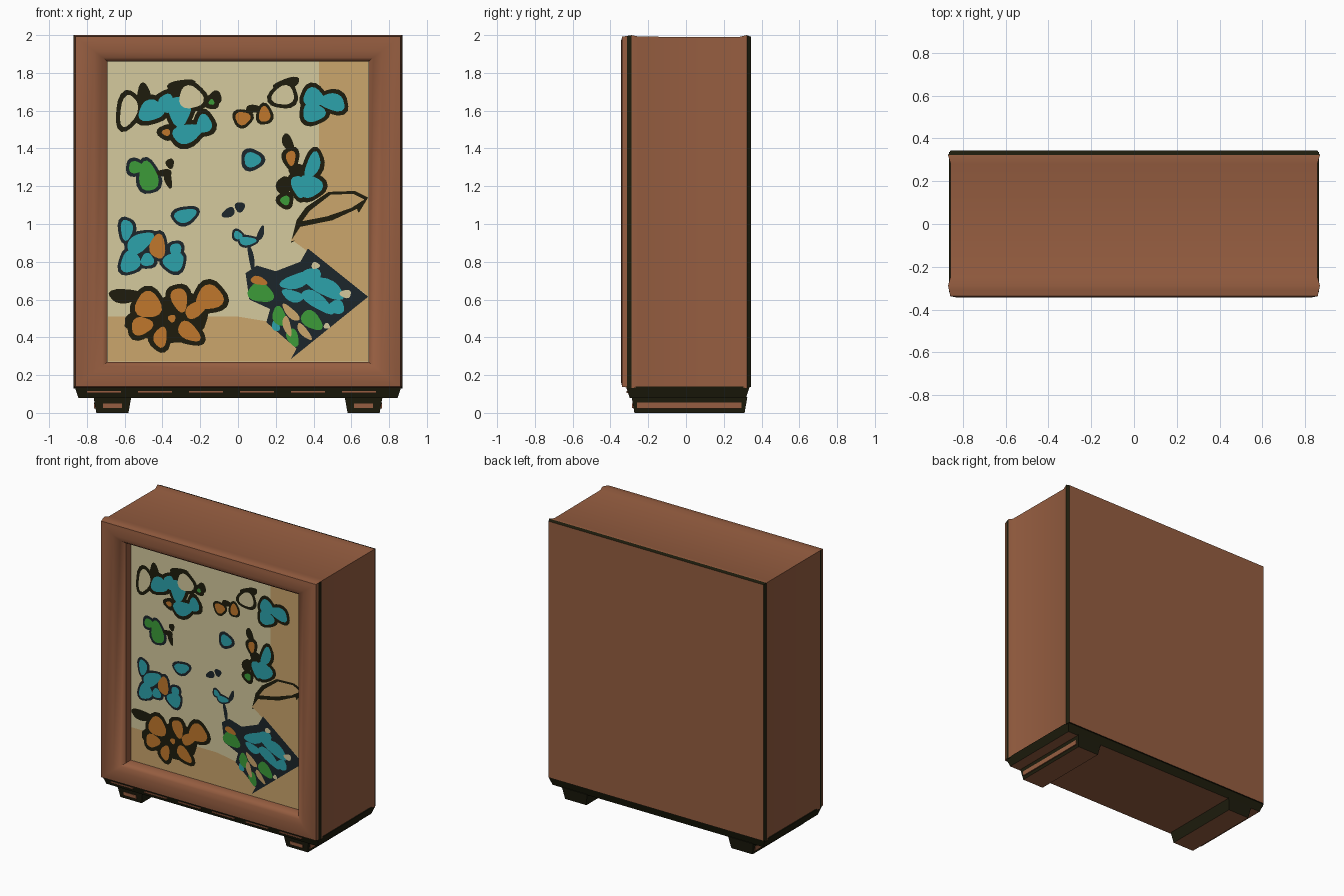
import bpy, bmesh, math

# Materials: one per flat colour
COLOURS = {
    "brown_wood": (0.305, 0.111, 0.052), "dark_edge": (0.013, 0.012, 0.004),
    "cream_card": (0.66, 0.59, 0.34), "tan_card": (0.60, 0.38, 0.15),
    "teal": (0.025, 0.36, 0.41), "orange": (0.53, 0.185, 0.025),
    "green": (0.045, 0.33, 0.04), "navy": (0.012, 0.019, 0.024),
}
MATS = []
for n, c in COLOURS.items():
    m = bpy.data.materials.new(n)
    m.diffuse_color = (*c, 1)
    MATS.append(m)
BROWN, DARK, CREAM, TAN, TEAL, ORANGE, GREEN, NAVY = range(8)
PANEL_Y = -0.24


def finish(bm, name, smooth=False, recalc=True):
    if recalc:
        bmesh.ops.recalc_face_normals(bm, faces=bm.faces)
    me = bpy.data.meshes.new(name)
    bm.to_mesh(me)
    bm.free()
    for m in MATS:
        me.materials.append(m)
    ob = bpy.data.objects.new(name, me)
    bpy.context.collection.objects.link(ob)
    if smooth:
        bpy.context.view_layer.objects.active = ob
        ob.select_set(True)
        bpy.ops.object.shade_smooth_by_angle(angle=math.radians(40))
        ob.select_set(False)
    return ob


def bridge(bm, a, b):
    n = len(a)
    return [bm.faces.new((a[i], a[(i + 1) % n], b[(i + 1) % n], b[i])) for i in range(n)]


# Box body: rectangle loops from the recessed panel, over the frame, to the back
def loop(bm, t, y):
    x, z0, z1 = 0.87 - 0.18 * t, 0.13 + 0.14 * t, 2.0 - 0.14 * t
    return [bm.verts.new(p) for p in ((-x, y, z0), (x, y, z0), (x, y, z1), (-x, y, z1))]


bm = bmesh.new()
profile = [(1, PANEL_Y), (1, -0.295), (0.85, -0.322), (0.6, -0.34), (0.2, -0.343), (0.06, -0.338),
           (0.03, -0.312), (0, -0.288), (0.06, -0.25), (0.07, 0.28), (0, 0.322), (0.06, 0.343)]
loops = [loop(bm, t, y) for t, y in profile]
for k in range(len(loops) - 1):
    for i, f in enumerate(bridge(bm, loops[k], loops[k + 1])):
        # dark worn edges: back rim, frame seam, underside
        if k == 10 or (k == 6 and i != 2) or (k in (7, 8, 9) and i == 0):
            f.material_index = DARK
bm.faces.new(loops[0]).material_index = CREAM
bm.faces.new(loops[-1])
finish(bm, "display_box", True)


# Tapered blocks for the plinth and runners
def block(name, x0, x1, y0, y1, z0, z1, taper, mat, under=None):
    bm = bmesh.new()
    rings = []
    for z, t in ((z0, taper), (z1, 0)):
        rings.append([bm.verts.new((x, y, z)) for x, y in (
            (x0 + t, y0 + t), (x1 - t, y0 + t), (x1 - t, y1 - t), (x0 + t, y1 - t))])
    for f in bridge(bm, *rings) + [bm.faces.new(rings[1])]:
        f.material_index = mat
    bm.faces.new(rings[0]).material_index = mat if under is None else under
    finish(bm, name)


block("plinth", -0.865, 0.865, -0.318, 0.338, 0.08, 0.14, 0.02, DARK, BROWN)
for i in range(6):
    block("plinth_front_streak", -0.8 + i * 0.27, -0.62 + i * 0.27, -0.315, -0.30, 0.105, 0.115, 0, BROWN)
for s, tag in ((-1, "left"), (1, "right")):
    block(f"{tag}_runner", s * 0.665 - 0.1, s * 0.665 + 0.1, -0.288, 0.325, 0, 0.085, 0.015, DARK, BROWN)
    block(f"{tag}_runner_front_plate", s * 0.665 - 0.05, s * 0.665 + 0.05, -0.285, -0.27, 0.025, 0.05, 0, BROWN)
    block(f"{tag}_runner_side_plate", s * 0.757 - 0.005, s * 0.757 + 0.005, -0.26, 0.295, 0.022, 0.055, 0, BROWN)


# Flat decorations on the panel
class Plate:
    def __init__(self, name, y=0.002):
        self.bm, self.name, self.y, self.n = bmesh.new(), name, PANEL_Y - y, 0

    def poly(self, mat, pts, lift=0.0):
        self.n += 1
        y = self.y - lift - 0.0001 * self.n
        f = self.bm.faces.new([self.bm.verts.new((x, y, z)) for x, z in pts])
        f.normal_update()
        if f.normal.y > 0:
            f.normal_flip()
        f.material_index = mat

    def blob(self, mat, x, z, rx, rz, turn=0, lift=0.0):
        c, s = math.cos(math.radians(turn)), math.sin(math.radians(turn))
        pts = []
        for i in range(18):
            a = i * math.tau / 18
            w = 1 + 0.1 * math.sin(3 * a + 20 * x)
            u, v = rx * w * math.cos(a), rz * w * math.sin(a)
            pts.append((x + u * c - v * s, z + u * s + v * c))
        self.poly(mat, pts, lift)

    def wings(self, rim_mat, rim, parts):
        for mat, x, z, rx, rz, turn in parts:
            self.blob(rim_mat, x, z, rx + rim, rz + rim, turn)
        for mat, x, z, rx, rz, turn in parts:
            if mat != rim_mat:
                self.blob(mat, x, z, rx, rz, turn, 0.002)

    def done(self):
        finish(self.bm, self.name, recalc=False)


# Tan backing card
p = Plate("tan_backing", 0.0008)
p.poly(TAN, [(0.43, 1.1), (0.689, 1.1), (0.689, 1.859), (0.43, 1.859)])
p.poly(TAN, [(-0.689, 0.271), (0.3, 0.271), (0.3, 0.46), (0, 0.51), (-0.689, 0.51)])
p.poly(TAN, [(0.28, 0.92), (0.38, 1.02), (0.689, 1.14), (0.689, 0.62)])
p.poly(TAN, [(0.25, 0.271), (0.689, 0.271), (0.689, 0.64), (0.27, 0.32)])
p.done()

# Folded leaf on the right
p = Plate("folded_leaf")
p.poly(DARK, [(0.28, 0.90), (0.31, 1.02), (0.36, 1.09), (0.48, 1.17), (0.62, 1.175), (0.689, 1.14),
              (0.64, 1.06), (0.5, 0.99), (0.35, 0.94)])
p.poly(TAN, [(0.34, 1.015), (0.38, 1.07), (0.49, 1.155), (0.61, 1.16), (0.67, 1.13), (0.6, 1.085), (0.47, 1.04)], 0.001)
p.poly(TAN, [(0.28, 0.91), (0.33, 0.985), (0.5, 1.02), (0.63, 1.08), (0.66, 1.0), (0.5, 0.93)], 0.001)
p.done()

# Butterflies
p = Plate("upper_left_butterfly")
p.wings(DARK, 0.025, [
    (CREAM, -0.58, 1.60, 0.045, 0.085, -12), (TEAL, -0.46, 1.60, 0.07, 0.055, 20),
    (TEAL, -0.38, 1.64, 0.04, 0.05, 0), (TEAL, -0.31, 1.60, 0.06, 0.08, 0),
    (TEAL, -0.27, 1.48, 0.08, 0.05, 15), (TEAL, -0.18, 1.53, 0.04, 0.05, 0),
    (CREAM, -0.25, 1.67, 0.065, 0.06, -20), (DARK, -0.3, 1.73, 0.05, 0.01, 10),
    (DARK, -0.50, 1.69, 0.01, 0.03, 0), (DARK, -0.12, 1.67, 0.01, 0.01, 0),
    (ORANGE, -0.38, 1.485, 0.022, 0.018, 0), (GREEN, -0.14, 1.645, 0.015, 0.015, 0)])
p.done()

p = Plate("upper_right_butterfly")
p.wings(DARK, 0.022, [
    (CREAM, 0.24, 1.68, 0.06, 0.05, 20), (TEAL, 0.40, 1.67, 0.055, 0.05, -20),
    (TEAL, 0.50, 1.645, 0.07, 0.045, -15), (TEAL, 0.40, 1.59, 0.06, 0.05, 0),
    (DARK, 0.26, 1.745, 0.05, 0.005, 15), (DARK, 0.22, 1.655, 0.005, 0.005, 0)])
p.wings(DARK, 0.016, [(ORANGE, 0.025, 1.56, 0.04, 0.035, 0), (ORANGE, 0.14, 1.58, 0.03, 0.042, 0),
                      (DARK, 0.085, 1.61, 0.03, 0.005, 0)])
p.done()

p = Plate("right_middle_butterfly")
p.wings(DARK, 0.022, [
    (DARK, 0.265, 1.43, 0.005, 0.03, 25), (ORANGE, 0.28, 1.35, 0.025, 0.04, 0),
    (TEAL, 0.395, 1.31, 0.035, 0.075, -20), (TEAL, 0.38, 1.20, 0.065, 0.06, 0),
    (TEAL, 0.32, 1.20, 0.035, 0.06, 15), (GREEN, 0.25, 1.125, 0.025, 0.025, 0),
    (DARK, 0.24, 1.2, 0.015, 0.03, 0), (DARK, 0.31, 1.28, 0.02, 0.02, 0)])
p.wings(NAVY, 0.02, [(TEAL, 0.075, 1.34, 0.044, 0.04, 0)])
p.done()

p = Plate("green_butterfly")
p.wings(NAVY, 0.018, [(GREEN, -0.475, 1.25, 0.05, 0.08, 10), (GREEN, -0.54, 1.30, 0.04, 0.032, 0)])
p.wings(DARK, 0.012, [(DARK, -0.37, 1.24, 0.008, 0.04, 10), (DARK, -0.36, 1.32, 0.01, 0.015, 0),
                      (DARK, -0.39, 1.27, 0.03, 0.008, 0)])
p.done()

p = Plate("teal_butterfly")
p.wings(NAVY, 0.017, [
    (TEAL, -0.59, 0.97, 0.032, 0.055, 0), (TEAL, -0.52, 0.90, 0.08, 0.045, 35),
    (TEAL, -0.57, 0.80, 0.05, 0.06, -25), (TEAL, -0.48, 0.81, 0.035, 0.035, 0),
    (TEAL, -0.34, 0.80, 0.055, 0.05, 10), (TEAL, -0.33, 0.86, 0.03, 0.04, 0),
    (TEAL, -0.28, 1.045, 0.06, 0.035, 15), (ORANGE, -0.425, 0.88, 0.042, 0.065, 0)])
p.wings(NAVY, 0.012, [
    (NAVY, -0.05, 1.06, 0.025, 0.012, 30), (NAVY, 0.01, 1.09, 0.015, 0.015, 0),
    (TEAL, 0.0, 0.94, 0.025, 0.02, -40), (TEAL, 0.05, 0.91, 0.045, 0.022, 0),
    (NAVY, 0.12, 0.95, 0.004, 0.03, -20), (NAVY, 0.07, 0.82, 0.002, 0.06, 10)])
p.done()

p = Plate("orange_butterfly")
p.wings(DARK, 0.026, [
    (DARK, -0.36, 0.50, 0.2, 0.1, 10), (DARK, -0.60, 0.62, 0.06, 0.012, 0),
    (ORANGE, -0.475, 0.57, 0.07, 0.07, 0), (ORANGE, -0.31, 0.60, 0.042, 0.065, 15),
    (ORANGE, -0.15, 0.61, 0.072, 0.065, 10), (ORANGE, -0.22, 0.55, 0.07, 0.037, 35),
    (ORANGE, -0.51, 0.46, 0.058, 0.047, 20), (ORANGE, -0.41, 0.40, 0.035, 0.055, -8),
    (ORANGE, -0.26, 0.43, 0.068, 0.042, -40), (ORANGE, -0.35, 0.5, 0.02, 0.02, 0)])
p.done()

# Large butterfly in the lower right corner
p = Plate("large_butterfly")
p.poly(NAVY, [(0.04, 0.74), (0.10, 0.78), (0.20, 0.75), (0.33, 0.80), (0.37, 0.87), (0.689, 0.615),
              (0.28, 0.285), (0.31, 0.34), (0.15, 0.48), (0.17, 0.55), (0.06, 0.60)])
p.wings(NAVY, 0.0, [
    (TEAL, 0.31, 0.70, 0.09, 0.038, 20), (TEAL, 0.39, 0.72, 0.05, 0.05, 40),
    (TEAL, 0.47, 0.66, 0.1, 0.045, -25), (TEAL, 0.42, 0.59, 0.1, 0.037, -35),
    (TEAL, 0.52, 0.56, 0.045, 0.037, 0), (TEAL, 0.29, 0.62, 0.06, 0.03, -20),
    (TEAL, 0.20, 0.46, 0.02, 0.03, 20), (GREEN, 0.12, 0.635, 0.07, 0.05, -15),
    (GREEN, 0.22, 0.51, 0.035, 0.055, 20), (GREEN, 0.39, 0.49, 0.065, 0.042, -40),
    (GREEN, 0.29, 0.40, 0.03, 0.05, 20), (ORANGE, 0.11, 0.70, 0.045, 0.022, -15),
    (TAN, 0.28, 0.53, 0.06, 0.022, -45), (TAN, 0.26, 0.46, 0.02, 0.055, 15),
    (TAN, 0.35, 0.43, 0.055, 0.02, -50), (CREAM, 0.41, 0.78, 0.022, 0.018, 0),
    (CREAM, 0.57, 0.63, 0.03, 0.022, 0), (CREAM, 0.47, 0.46, 0.016, 0.016, 0)])
p.done()
